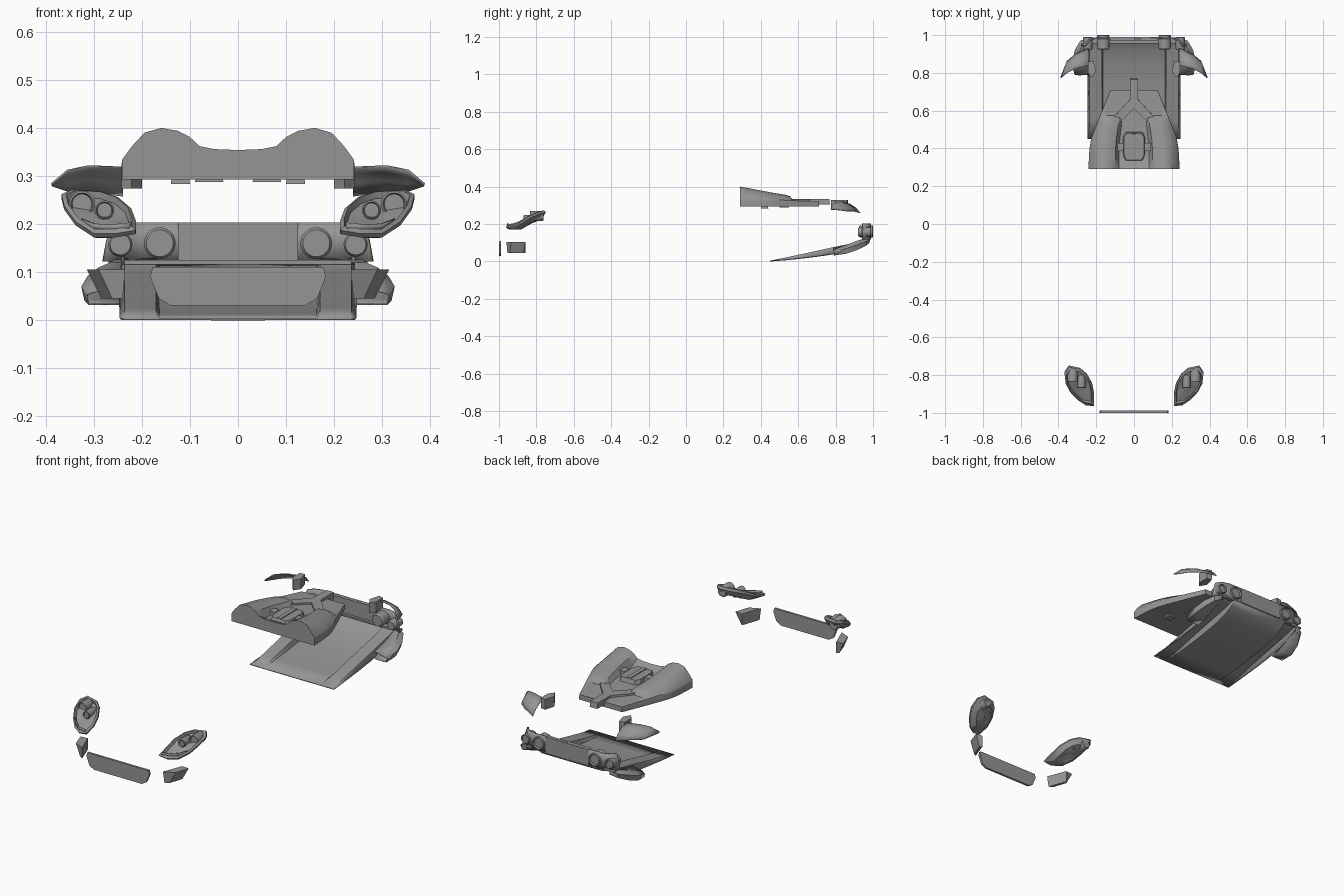
import bpy, bmesh, math
from mathutils import Vector

if "Cube" in bpy.data.objects:
    bpy.data.objects.remove(bpy.data.objects["Cube"])

# One dark grey for every part
grey = bpy.data.materials.new("dark_grey")
grey.diffuse_color = (.3, .3, .3, 1)
grey.use_nodes = True
grey.node_tree.nodes["Principled BSDF"].inputs["Base Color"].default_value = grey.diffuse_color


def finish(name, verts, faces, mirror=False, thick=0, smooth=True):
    me = bpy.data.meshes.new(name)
    me.from_pydata([tuple(v) for v in verts], [], faces)
    bm = bmesh.new()
    bm.from_mesh(me)
    bmesh.ops.recalc_face_normals(bm, faces=bm.faces)
    bm.to_mesh(me)
    bm.free()
    me.materials.append(grey)
    ob = bpy.data.objects.new(name, me)
    bpy.context.collection.objects.link(ob)
    if mirror:
        m = ob.modifiers.new("mirror", 'MIRROR')
        m.use_clip = True
    if thick:
        s = ob.modifiers.new("shell", 'SOLIDIFY')
        s.thickness = thick
        s.offset = 0
    if smooth:
        bpy.ops.object.select_all(action='DESELECT')
        ob.select_set(True)
        bpy.context.view_layer.objects.active = ob
        bpy.ops.object.shade_smooth_by_angle(angle=math.radians(30))
    return ob


def loft(name, rows, **kw):
    """Open grid of quads through equal-length rows of points."""
    n = len(rows[0])
    verts = [p for r in rows for p in r]
    faces = [(i*n+j, i*n+j+1, (i+1)*n+j+1, (i+1)*n+j)
             for i in range(len(rows)-1) for j in range(n-1)]
    return finish(name, verts, faces, **kw)


def prism(name, poly, a, b, axis='z', inset=1.0, **kw):
    """Polygon extruded along z (xy poly) or y (xz poly); inset scales the end."""
    n = len(poly)
    cx = sum(p[0] for p in poly)/n
    cy = sum(p[1] for p in poly)/n
    end = [(cx+(p[0]-cx)*inset, cy+(p[1]-cy)*inset) for p in poly]
    put = (lambda p, t: (p[0], p[1], t)) if axis == 'z' else (lambda p, t: (p[0], t, p[1]))
    verts = [put(p, a) for p in poly] + [put(p, b) for p in end]
    faces = [tuple(range(n)), tuple(range(n, 2*n))]
    faces += [(i, (i+1) % n, n+(i+1) % n, n+i) for i in range(n)]
    return finish(name, verts, faces, **kw)


def rect(x0, x1, y0, y1):
    return [(x0, y0), (x1, y0), (x1, y1), (x0, y1)]


def lamp(name, x, z, r, y0, y1, face):
    """Round lamp along y with a recessed lens on side `face` (-1 front, 1 rear)."""
    if face > 0:
        y0, y1 = y1, y0
    d = 0.008 if y1 > y0 else -0.008
    n = 28
    prof = [(0, y0+d), (r*.75, y0+d), (r*.85, y0), (r, y0+d*.3), (r, y1-d), (r*.85, y1), (0, y1)]
    rows = [[(x+q*math.cos(2*math.pi*k/n), y, z+q*math.sin(2*math.pi*k/n))
             for k in range(n+1)] for q, y in prof]
    return loft(name, rows, mirror=True)


def interp(pts, t):
    for (a, u), (b, v) in zip(pts, pts[1:]):
        if t <= b:
            return u+(v-u)*max(0, (t-a)/(b-a))
    return pts[-1][1]


# Front plate
prism("front_plate", [(-.178, .11), (-.183, .09), (-.165, .045), (-.14, .03),
                      (.14, .03), (.165, .045), (.183, .09), (.178, .11)], -1, -.988, 'y')

# Fog lamp wedges, tapering towards the lower inner edge
top = [(.235, -.96, .105), (.29, -.935, .105), (.315, -.86, .105), (.275, -.857, .105)]
low = [(.24, -.955, .045), (.262, -.94, .045), (.285, -.87, .045), (.275, -.857, .045)]
loft("fog_lamp", [[(.272, -.9, .105)]*5, top+top[:1], low+low[:1], [(.264, -.9, .045)]*5],
     mirror=True)

# Headlight trays: eye-shaped rim, sunken floor, shallow back
rim = [Vector(p) for p in [
    (.213, -.964, .187), (.212, -.90, .205), (.222, -.85, .232), (.25, -.80, .256),
    (.285, -.77, .268), (.345, -.757, .272), (.368, -.79, .262), (.362, -.845, .238),
    (.338, -.89, .205), (.30, -.93, .18), (.255, -.96, .18)]]
mid = sum(rim, Vector()) / len(rim)
rings = []
for scale, off in [(.02, (0, .03, -.025)), (.65, (0, .025, -.025)), (1, (0, .008, -.008)),
                   (1, (0, 0, 0)), (.88, (0, -.003, .004)), (.8, (0, .006, -.007)),
                   (.02, (0, .01, -.01))]:
    ring = [mid+(p-mid)*scale+Vector(off) for p in rim]
    rings.append(ring+[ring[0]])
loft("headlight_tray", rings, mirror=True)
lamp("headlight_outer_lamp", .325, .242, .027, -.835, -.762, -1)
lamp("headlight_inner_lamp", .278, .229, .02, -.868, -.80, -1)
loft("headlight_lower_strip", [[(.225, -.955, z), (.265, -.942, z-.004), (.30, -.912, z-.002),
                                (.325, -.89, z+.008)] for z in (.19, .203)],
     mirror=True, thick=.006)

# Engine cover: two long humps on a deck, skirts and a flat underside
hump = [(0, .018), (.05, .02), (.08, .026), (.1, .045), (.125, .058), (.16, .064),
        (.195, .054), (.22, .027), (.24, 0)]
fade = [(.29, 1), (.36, .83), (.45, .62), (.53, .46), (.555, .36), (.575, 0), (.72, 0)]
valley = [(.29, 1), (.34, 0), (.72, 0)]
width = [(.29, .242), (.40, .236), (.46, .225), (.58, .178), (.71, .125)]
rows = []
for y in (.29, .315, .34, .37, .41, .45, .49, .53, .555, .575, .64, .71):
    w = interp(width, y)
    deck = .336-(y-.29)*.038
    row = [(x*w/.242, y, deck+h*interp(valley if x < .09 else fade, y)) for x, h in hump]
    rows.append(row+[(w, y, deck-.006), (w, y, .293), (0, y, .293)])
drop = lambda row: [(p[0], p[1], .293) for p in row]
loft("engine_cover", [drop(rows[0])]+rows+[drop(rows[-1])], mirror=True)

# Cover details: centre vent, side nubs, forked ridge, latches below
vent = [(-.045, .33), (.045, .33), (.06, .36), (.06, .465), (.045, .49), (-.045, .49),
        (-.06, .465), (-.06, .36)]
prism("centre_vent", vent, .32, .35, inset=.88)
prism("vent_spine", rect(-.012, .012, .335, .485), .33, .354, inset=.9)
prism("vent_side_nub", rect(.055, .092, .385, .43), .32, .35, mirror=True, inset=.9)
prism("forked_ridge", [(-.022, .77), (-.022, .66), (-.105, .57), (-.09, .52), (0, .61),
                       (.09, .52), (.105, .57), (.022, .66), (.022, .77)],
      .305, .334, inset=.97)
prism("cover_latch", rect(.10, .14, .40, .44), .283, .31, mirror=True, inset=.8)
prism("cover_latch_rear", rect(.03, .09, .50, .55), .287, .31, mirror=True, inset=.8)

# Diffuser: rising floor with raised side channels
floor = [(.45, .002), (.55, .01), (.65, .021), (.75, .034), (.85, .053), (.92, .076),
         (.96, .097), (.985, .118)]
rise = [(.45, 0), (.6, .018), (.75, .032), (.85, .034), (.92, .026), (.985, .01)]
rows = []
for y, z in floor:
    h = interp(rise, y)
    rows.append([(0, y, z), (.165, y, z), (.172, y, z+h), (.235, y, z+h), (.245, y, z)])
loft("diffuser", rows, mirror=True, thick=.005)

# Rear bumper corners: curved wall with a floor turned back to the diffuser
stations = [(.245, .985, .125, .1), (.285, .968, .12, .085), (.312, .92, .108, .062),
            (.325, .86, .085, .042), (.316, .795, .06, .033)]
rows = []
for (x, y, hi, lo), yi in zip(stations, (.975, .94, .89, .84, .79)):
    rows.append([(.243, yi, interp(floor, yi)+.03), (x-.022, y-.008, hi),
                 (x, y, (hi+lo)/2+.006), (x-.006, y-.006, lo), (.243, yi, lo)])
loft("bumper_corner", rows, mirror=True, thick=.003)

# Rear panel, wrapping forward at the ends
loft("rear_panel", [[(0, .984, z), (.2, .984, z), (.245-d*.4, .972, z), (.28-d, .945, z)]
                    for z, d in ((.122, 0), (.165, .008), (.203, .022))],
     mirror=True, thick=.008)
prism("rear_centre_panel", rect(-.125, .125, .121, .203), .968, .99, 'y')
prism("rear_ledge", rect(-.27, .27, .955, .985), .116, .125)

# Tail lamps
lamp("tail_lamp_inner", .163, .16, .033, .925, 1.0, 1)
lamp("tail_lamp_outer", .245, .157, .025, .92, .99, 1)

# Rear shoulder sheets and the small blocks beside them
edge = [((.238, .84, .318), (.24, .932, .258)), ((.31, .822, .321), (.31, .90, .268)),
        ((.355, .80, .312), (.355, .862, .268)), ((.388, .772, .284), (.386, .782, .278))]
rows = []
for k, (a, b) in enumerate(edge):
    a, b = Vector(a), Vector(b)
    bulge = Vector((0, .006, .009))*(1-k/3)
    rows.append([a, a.lerp(b, .35)+bulge, a.lerp(b, .7)+bulge, b])
loft("shoulder_sheet", rows, mirror=True, thick=.003)
prism("shoulder_block", [(.2, .81), (.222, .775), (.243, .80), (.243, .86), (.215, .865)],
      .274, .328, mirror=True)
